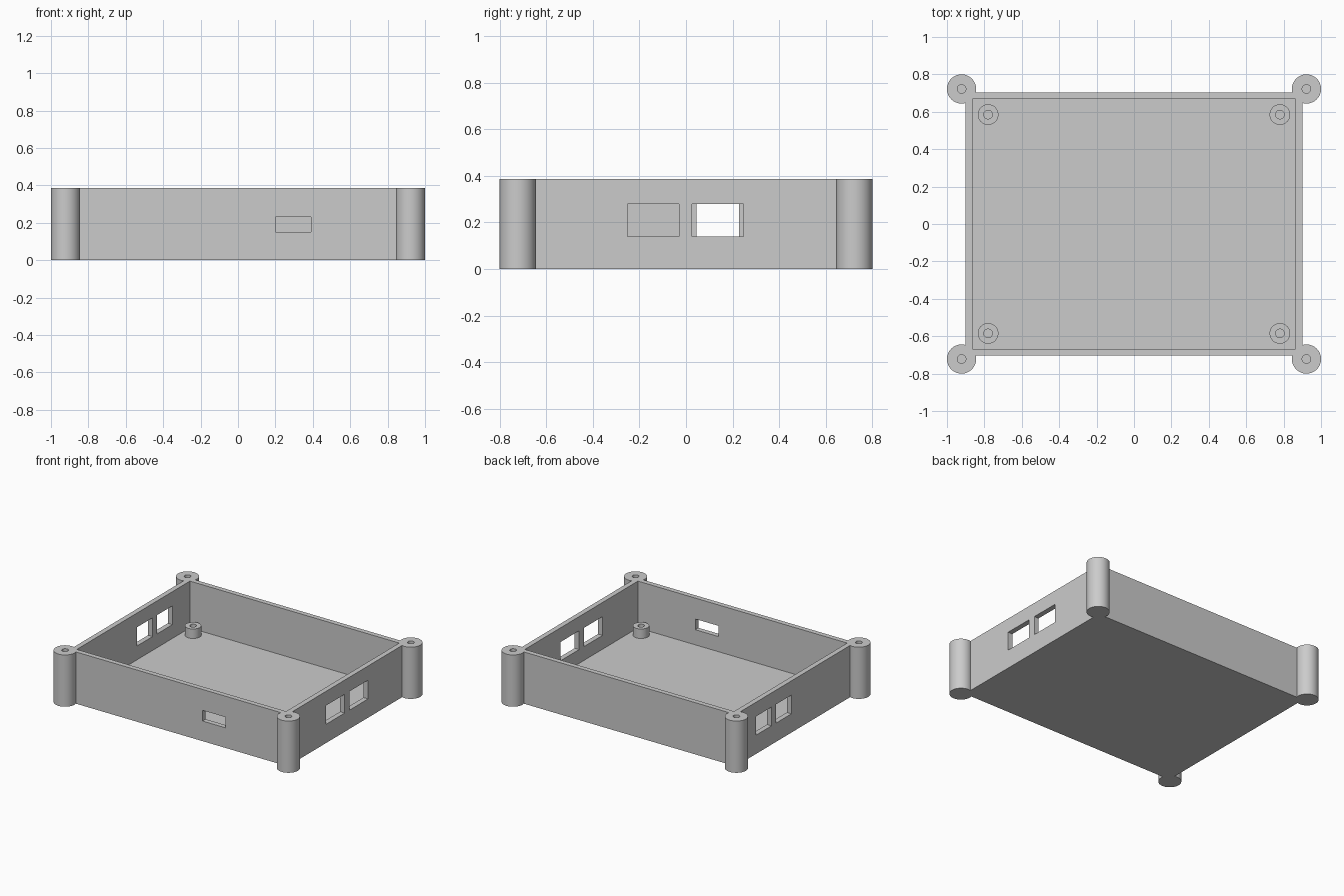
import bpy
from math import radians

if "Cube" in bpy.data.objects:
    bpy.data.objects.remove(bpy.data.objects["Cube"], do_unlink=True)

HEIGHT, FLOOR, STANDOFF_TOP = 0.386, 0.037, 0.108
HOLE = 0.023

grey = bpy.data.materials.new("plain grey")
grey.use_nodes = True
colour = (0.6, 0.6, 0.6, 1)
grey.diffuse_color = colour
grey.node_tree.nodes["Principled BSDF"].inputs["Base Color"].default_value = colour


def box(name, x, y, z):
    """Box from three (low, high) ranges."""
    centre = [(a + b) / 2 for a, b in (x, y, z)]
    bpy.ops.mesh.primitive_cube_add(size=1, location=centre)
    ob = bpy.context.object
    ob.name = name
    ob.scale = [b - a for a, b in (x, y, z)]
    bpy.ops.object.transform_apply(location=True, rotation=False, scale=True)
    ob.data.materials.append(grey)
    return ob


def cylinder(name, x, y, radius, low, high):
    bpy.ops.mesh.primitive_cylinder_add(vertices=64, radius=radius, depth=high - low,
                                        location=(x, y, (low + high) / 2))
    ob = bpy.context.object
    ob.name = name
    bpy.ops.object.transform_apply(location=True, rotation=False, scale=False)
    ob.data.materials.append(grey)
    return ob


def combine(target, other, operation):
    """Apply a boolean and discard the helper."""
    bpy.context.view_layer.objects.active = target
    mod = target.modifiers.new("boolean", 'BOOLEAN')
    mod.operation, mod.object, mod.solver = operation, other, 'EXACT'
    bpy.ops.object.modifier_apply(modifier=mod.name)
    bpy.data.objects.remove(other, do_unlink=True)


def smooth(ob):
    bpy.ops.object.select_all(action='DESELECT')
    ob.select_set(True)
    bpy.context.view_layer.objects.active = ob
    bpy.ops.object.shade_smooth_by_angle(angle=radians(30))


corners = [(sx, sy) for sx in (-1, 1) for sy in (-1, 1)]

# Outer block with a round screw post at each corner
case = box("case_body", (-0.902, 0.902), (-0.704, 0.704), (0, HEIGHT))
for sx, sy in corners:
    combine(case, cylinder("post", sx * 0.922, sy * 0.722, 0.078, 0, HEIGHT), 'UNION')

# Open cavity and blind screw holes
combine(case, box("cavity", (-0.864, 0.864), (-0.667, 0.667), (FLOOR, 0.5)), 'DIFFERENCE')
for sx, sy in corners:
    combine(case, cylinder("screw_hole", sx * 0.922, sy * 0.722, HOLE, FLOOR, 0.5), 'DIFFERENCE')

# Port windows in the two side walls and a slot in the front wall
port_z = (0.14, 0.28)
ports = [((0.88 - 0.05, 0.95), (-0.25, -0.03), port_z),
         ((0.88 - 0.05, 0.95), (0.026, 0.246), port_z),
         ((-0.95, -0.83), (0.045, 0.227), port_z),
         ((-0.95, -0.83), (0.28, 0.46), port_z),
         ((0.2, 0.39), (-0.75, -0.63), (0.15, 0.23))]
for x, y, z in ports:
    combine(case, box("port_cutter", x, y, z), 'DIFFERENCE')
smooth(case)

# Hollow standoffs on the floor
for sx, sy in corners:
    side = "left" if sx > 0 else "right"
    end = "front" if sy < 0 else "back"
    standoff = cylinder(f"{end}_{side}_standoff", sx * 0.78, sy * 0.585, 0.055, FLOOR, STANDOFF_TOP)
    combine(standoff, cylinder("bore", sx * 0.78, sy * 0.585, HOLE, 0, 0.2), 'DIFFERENCE')
    smooth(standoff)
